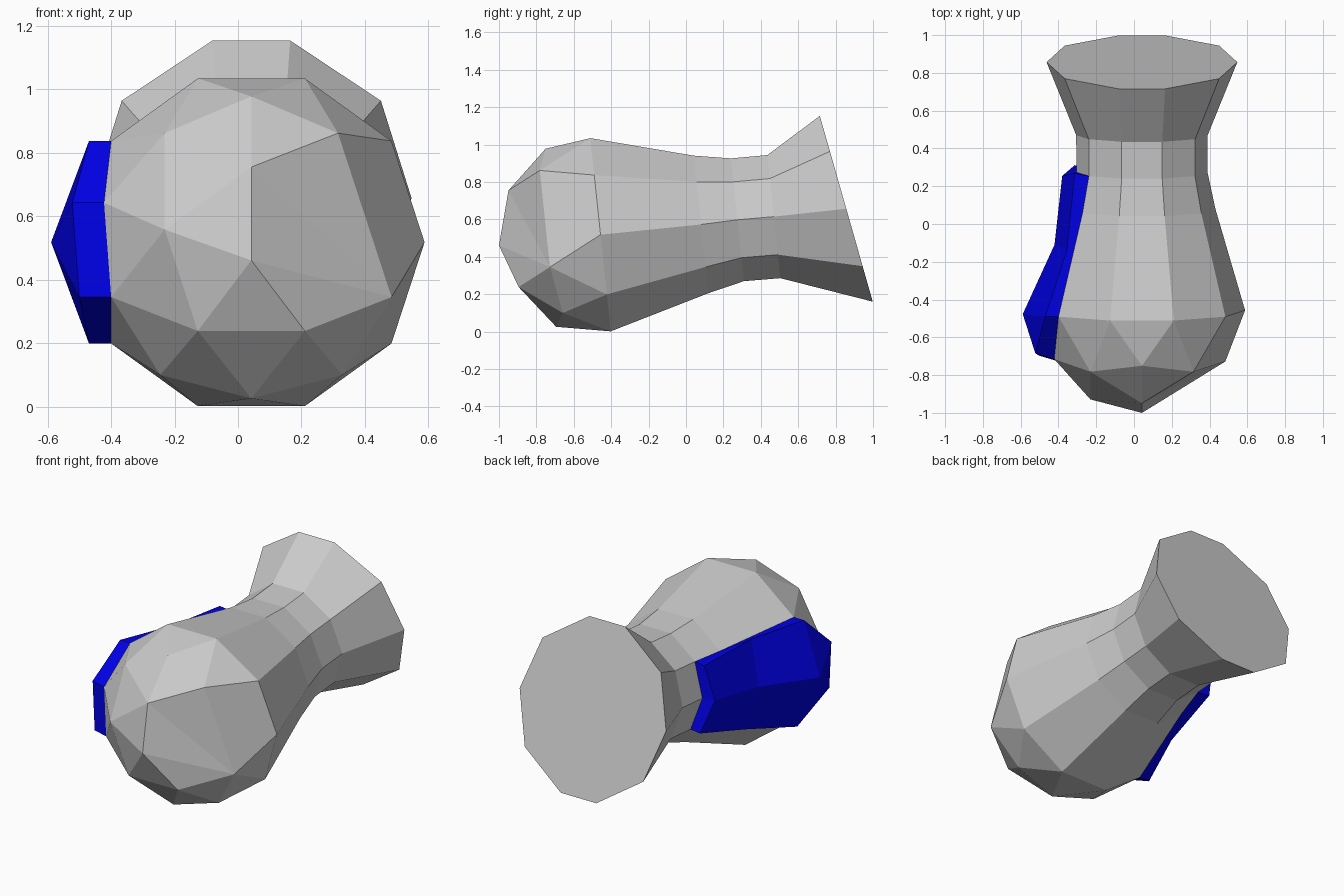
import bpy, bmesh
from math import sin, cos, radians, pi

if "Cube" in bpy.data.objects:
    bpy.data.objects.remove(bpy.data.objects["Cube"])

CX = 0.042                       # side offset of the vessel axis
TILT = radians(6)


def point(cy, cz, r, ang, tilt=TILT, ahead=0.0, sx=1.0):
    """Point around the leaning axis; ang is measured from up towards +x."""
    a = radians(ang)
    up = r * cos(a)
    return (CX + sx * r * sin(a),
            cy - up * sin(tilt) - ahead * cos(tilt),
            cz + up * cos(tilt) - ahead * sin(tilt))


def finish(bm, name, color=None):
    bmesh.ops.recalc_face_normals(bm, faces=bm.faces[:])
    me = bpy.data.meshes.new(name)
    bm.to_mesh(me)
    bm.free()
    ob = bpy.data.objects.new(name, me)
    bpy.context.collection.objects.link(ob)
    if color:
        mat = bpy.data.materials.new(name + "_colour")
        mat.diffuse_color = color
        mat.use_nodes = True
        mat.node_tree.nodes["Principled BSDF"].inputs["Base Color"].default_value = mat.diffuse_color
        me.materials.append(mat)
    return ob


# Ten-sided rings: centre y, centre z, radius
BELLY = (-0.457, 0.518, 0.546)
SHOULDER = (0.08, 0.573, 0.389)
NECK = (0.275, 0.598, 0.347)
COLLAR = (0.47, 0.615, 0.348)
CY, CZ, R = BELLY
ANGLES = [18 + 36 * j for j in range(10)]

bm = bmesh.new()
rings = [[bm.verts.new(point(*ring, a)) for a in ANGLES]
         for ring in (BELLY, SHOULDER, NECK, COLLAR)]

# Flared rim with narrower top and bottom edges
rim = []
for a in ANGLES:
    s = 0.73 if abs(sin(radians(a))) < 0.4 else 0.93
    rim.append(bm.verts.new(point(0.857, 0.657, 0.543, a, radians(15.9), sx=s)))
rings.append(rim)
for lo, hi in zip(rings, rings[1:]):
    for j in range(10):
        n = (j + 1) % 10
        bm.faces.new((lo[j], lo[n], hi[n], hi[j]))
bm.faces.new(rim)


# Faceted dome: half of a subdivided icosahedron
def dome_point(rad, ahead, ang):
    return point(CY, CZ, rad * R, ang, ahead=ahead * R)


pole = bm.verts.new(dome_point(0, 1, 0))
inner = [bm.verts.new(dome_point(0.526, 0.851, 72 * k)) for k in range(5)]
outer = [bm.verts.new(dome_point(0.894, 0.447, 72 * k)) for k in range(5)]
mids = [bm.verts.new(dome_point(0.851, 0.526, 72 * k + 36)) for k in range(5)]
e = rings[0]
for k in range(5):
    n = (k + 1) % 5
    for tri in ((pole, inner[k], inner[n]), (inner[k], mids[k], inner[n]),
                (inner[k], outer[k], mids[k]), (mids[k], outer[n], inner[n]),
                (outer[k], e[2 * k - 1], e[2 * k]), (outer[k], e[2 * k], mids[k]),
                (mids[k], e[2 * k], e[2 * k + 1]), (mids[k], e[2 * k + 1], outer[n])):
        bm.faces.new(tri)

# Flattened patch on the right of the dome
loop = [inner[2], pole, inner[0], mids[0], e[1], e[2]]
hub = mids[1]
bmesh.ops.delete(bm, geom=[inner[1], outer[1]], context='VERTS')
for a, b in zip(loop, loop[1:]):
    bm.faces.new((hub, a, b))
finish(bm, "vessel_body")

# Raised side panel: outer skin plus walls down to the body
SIDE = (-54, -90, -126)
base, skin = [], []


def add(p, q):
    base.append(p)
    skin.append(q)


def shifted(p, dx, dy):
    return (p[0] + dx, p[1] + dy, p[2])


for a in SIDE:                                   # 0-2 belly
    p = point(*BELLY, a)
    add(p, shifted(p, -0.085 if a == -90 else -0.07, -0.02 if a == -90 else 0.0))
for a in SIDE:                                   # 3-5 shoulder
    add(point(*SHOULDER, a), point(-0.11, 0.553, 0.463, a, sx=1.0 if a == -90 else 1.06))
for a in SIDE:                                   # 6-8 neck
    p = point(*NECK, a)
    add(p, shifted(p, -0.075, -0.02 if a == -90 else 0.015))
for p in (dome_point(0.894, 0.447, -72), dome_point(0.851, 0.526, -108)):
    add(p, shifted(p, -0.1, 0.03))               # 9-10 dome corners

bm = bmesh.new()
bv = [bm.verts.new(p) for p in base]
sv = [bm.verts.new(p) for p in skin]
for f in ((0, 1, 4, 3), (1, 2, 5, 4), (3, 4, 7, 6), (4, 5, 8, 7),
          (9, 0, 1), (9, 1, 10), (10, 1, 2)):
    bm.faces.new([sv[i] for i in f])
border = (0, 3, 6, 7, 8, 5, 2, 10, 9)
for i, j in zip(border, border[1:] + border[:1]):
    bm.faces.new((sv[i], sv[j], bv[j], bv[i]))
bmesh.ops.recalc_face_normals(bm, faces=bm.faces[:])
if sum(f.normal.x for f in bm.faces[:] if all(v in sv for v in f.verts)) > 0:
    bmesh.ops.reverse_faces(bm, faces=bm.faces[:])
finish(bm, "side_panel", (0.0, 0.0, 0.8, 1.0))
